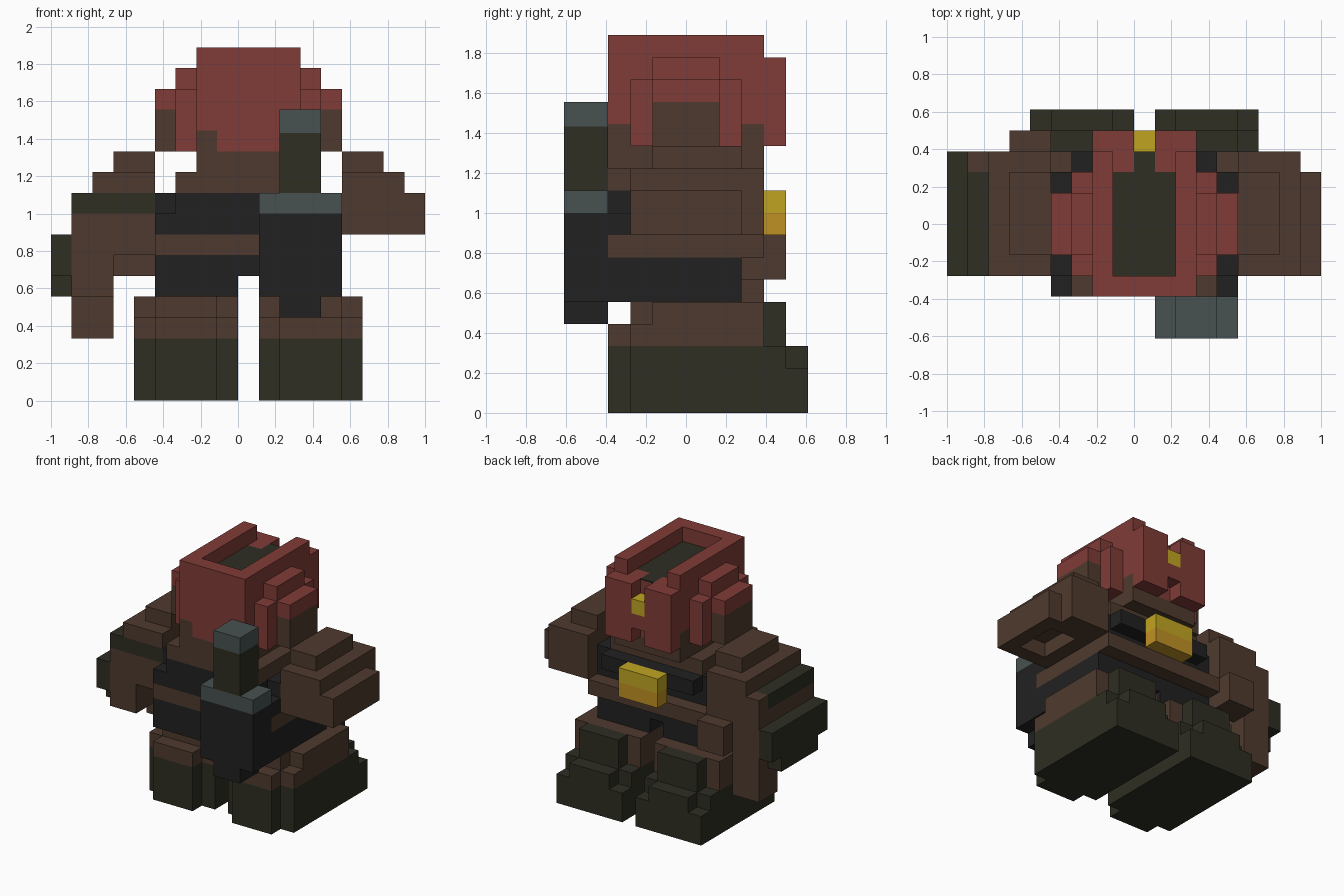
import bpy, bmesh

if "Cube" in bpy.data.objects:
    bpy.data.objects.remove(bpy.data.objects["Cube"])

U = 1 / 9  # edge length of one block


def material(name, rgb):
    """Flat colour given as 0-255 display values."""
    m = bpy.data.materials.new(name)
    lin = [((c / 255 + 0.055) / 1.055) ** 2.4 for c in rgb]
    m.diffuse_color = (*lin, 1)
    m.use_nodes = True
    m.node_tree.nodes["Principled BSDF"].inputs["Base Color"].default_value = m.diffuse_color
    return m


RED = material("hair_red", (128, 60, 55))
BROWN = material("leather_brown", (79, 58, 46))
GREEN = material("dark_olive", (46, 46, 35))
BLACK = material("coal_black", (33, 33, 34))
GRAY = material("steel_gray", (72, 82, 81))
YELLOW = material("bright_yellow", (192, 165, 34))
GOLD = material("gold", (192, 145, 36))


def part(name, mat, *boxes):
    """One object from boxes (x0, x1, y0, y1, z0, z1) in block units."""
    bm = bmesh.new()
    for x0, x1, y0, y1, z0, z1 in boxes:
        r = bmesh.ops.create_cube(bm, size=1)
        for v in r["verts"]:
            v.co = ((x1 if v.co.x > 0 else x0) * U,
                    ((y1 if v.co.y > 0 else y0) - 5.5) * U,
                    (z1 if v.co.z > 0 else z0) * U)
    mesh = bpy.data.meshes.new(name)
    bm.to_mesh(mesh)
    bm.free()
    mesh.materials.append(mat)
    ob = bpy.data.objects.new(name, mesh)
    bpy.context.collection.objects.link(ob)
    return ob


def mirrored(*boxes):
    """Boxes plus their copies across the body's middle plane."""
    return [*boxes, *[(1 - b[1], 1 - b[0], *b[2:]) for b in boxes]]


# Boots and trouser legs
part("boots", GREEN, *mirrored(
    (1, 6, 3, 10, 0, 3), (2, 5, 2, 3, 0, 3),
    (1, 6, 10, 11, 0, 2), (2, 5, 10, 11, 2, 3),
    (2, 5, 9, 10, 3, 5)))
part("legs", BROWN, *mirrored(
    (1, 6, 3, 9, 3, 4), (2, 5, 2, 3, 3, 4),
    (1, 6, 4, 9, 4, 5), (2, 5, 3, 4, 4, 5)))

# Torso with belt and buckle
part("torso", BLACK,
     (-4, 0, 2, 8, 5, 6), (1, 5, 2, 8, 5, 6), (-4, 5, 2, 8, 6, 7),
     (-4, 5, 2, 8, 8, 9), (-3, 4, 2, 9, 9, 10),
     (-4, -3, 3, 8, 9, 10), (4, 5, 3, 8, 9, 10))
part("belt", BROWN, (-4, 5, 2, 9, 7, 8))
part("buckle_top", YELLOW, (-1, 2, 9, 10, 9, 10))
part("buckle_bottom", GOLD, (-1, 2, 9, 10, 8, 9))

# Sheath on the back with its grip
part("sheath", BLACK, (1, 5, 0, 2, 5, 9), (2, 4, 0, 2, 4, 5))
part("sheath_rim", GRAY, (1, 5, 0, 2, 9, 10))
part("grip", GREEN, (2, 4, 0, 2, 10, 12.88))
part("grip_cap", GRAY, (2, 4, 0, 2, 12.88, 14))

# Collar, neck and bare skin below the hair
part("neck", BROWN, (-3, 4, 2, 8, 10, 11), (-2, 3, 2, 9, 11, 12))
part("hair_corners", BROWN, *mirrored(
    (2, 3, 2, 3, 12, 13), (2, 3, 8, 9, 12, 13)))
part("ears", BROWN, *mirrored((4, 5, 4, 7, 12, 14)))

# Hair: skull, rim around the crown, side steps and front locks
part("hair", RED,
     (-1, 2, 2, 9, 12, 13), (-2, 3, 3, 8, 12, 13), (-2, 3, 2, 9, 13, 15.9),
     (-2, 3, 2, 3, 15.9, 17),
     (0, 1, 9, 10, 13, 14),
     *mirrored((2, 3, 3, 9, 15.9, 17), (1, 2, 8, 9, 15.9, 16),
               (3, 4, 3, 8, 12, 15), (3, 4, 4, 7, 15, 16),
               (4, 5, 4, 7, 14, 15), (1, 3, 9, 10, 12, 16)))
part("crown", GREEN, (-1, 2, 3, 8, 15.9, 16), (0, 1, 8, 9, 15.9, 16))
part("nose", YELLOW, (0, 1, 9, 10, 14, 15))

# Raised right arm, hollow underneath
part("right_arm", BROWN,
     (5, 7, 4, 8, 11, 12), (5, 8, 3, 9, 10, 11), (5, 9, 3, 8, 9, 10),
     (5, 8, 8, 9, 8, 10), (5, 6, 3, 8, 8, 9), (8, 9, 3, 8, 8, 9),
     (6, 8, 3, 4, 8, 9), (6, 8, 7, 8, 8, 9))

# Lowered left arm with band, hand and outer guard
part("left_arm", BROWN,
     (-6, -4, 4, 8, 11, 12), (-7, -4, 3, 9, 10, 11),
     (-8, -4, 8, 9, 9, 10), (-6, -4, 3, 9, 7, 9),
     (-8, -6, 3, 9, 5, 9), (-8, -6, 7, 9, 3, 5))
part("left_hand", BROWN, (-6, -4, 9, 10, 6, 8), (-6, -4, 8, 9, 6, 7))
part("arm_band", GREEN, (-8, -4, 3, 8, 9, 10))
part("arm_guard", GREEN, (-9, -8, 3, 9, 6, 8), (-9, -8, 4, 8, 5, 6))
